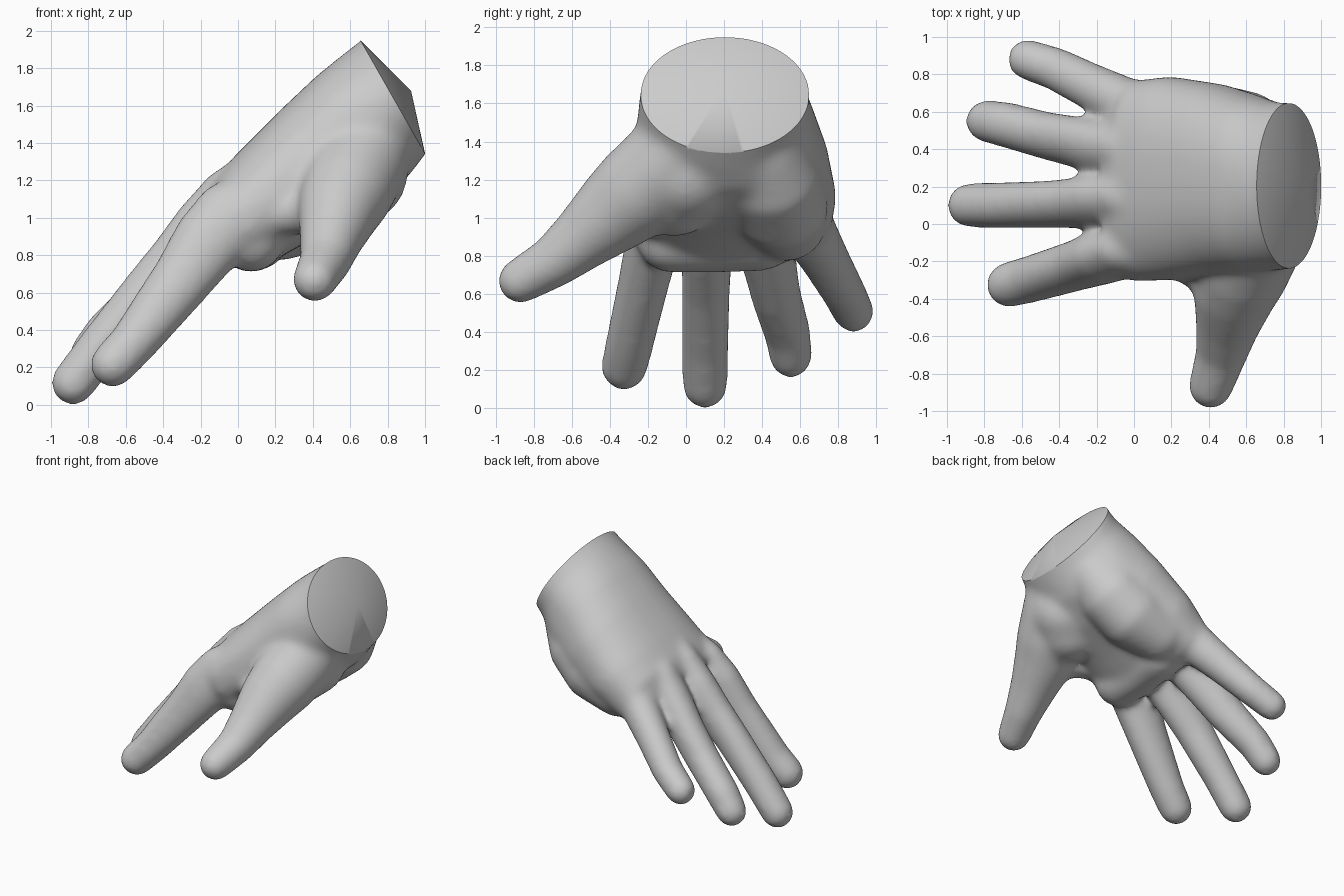
import bpy, bmesh, math
from mathutils import Vector

if "Cube" in bpy.data.objects:
    bpy.data.objects.remove(bpy.data.objects["Cube"])

SEG = 32
bm = bmesh.new()


def ring(c, u, v, power=1.0):
    """Closed (super)elliptic ring of vertices around c, half axes u and v."""
    out = []
    for i in range(SEG):
        a = 2 * math.pi * i / SEG
        ca, sa = math.cos(a), math.sin(a)
        out.append(bm.verts.new(c + u * math.copysign(abs(ca) ** power, ca)
                                + v * math.copysign(abs(sa) ** power, sa)))
    return out


def loft(rings):
    for a, b in zip(rings, rings[1:]):
        for i in range(SEG):
            j = (i + 1) % SEG
            bm.faces.new((a[i], a[j], b[j], b[i]))
    bm.faces.new(rings[0][::-1])
    bm.faces.new(rings[-1])


def ball(c, r):
    vs = bmesh.ops.create_uvsphere(bm, u_segments=20, v_segments=12, radius=r)["verts"]
    bmesh.ops.translate(bm, verts=vs, vec=c)


def digit(points):
    """Tube through (x, y, z, half width, half depth) points with rounded ends."""
    cs = [Vector(p[:3]) for p in points]
    rings = []
    for i, c in enumerate(cs):
        t = (cs[min(i + 1, len(cs) - 1)] - cs[max(i - 1, 0)]).normalized()
        u = t.cross(Vector((0.3, 0.2, 1))).normalized()
        rings.append(ring(c, u * points[i][3], t.cross(u) * points[i][-1]))
    loft(rings)
    ball(cs[0], points[0][3])
    ball(cs[-1], points[-1][3])


# palm and wrist: top x, z, bottom x, z, y range
palm = [(.80, 2.12, 1.14, 1.53, -.23, .64), (.66, 1.95, 1.01, 1.35, -.24, .65),
        (.58, 1.89, .95, 1.27, -.25, .65), (.42, 1.76, .85, 1.15, -.26, .69),
        (.24, 1.59, .66, 1.01, -.27, .75), (.0, 1.35, .39, .88, -.30, .79),
        (-.12, 1.22, .14, .74, -.31, .77), (-.18, 1.12, -.01, .73, -.27, .64)]
rings = []
for k, (tx, tz, bx, bz, y0, y1) in enumerate(palm):
    c = Vector(((tx + bx) / 2, (y0 + y1) / 2, (tz + bz) / 2))
    rings.append(ring(c, Vector((0, (y1 - y0) / 2, 0)),
                      Vector(((tx - bx) / 2, 0, (tz - bz) / 2)), 1.0 if k < 3 else .85))
loft(rings)

# fingers, from inside the palm to the tip
digit([(.10, -.12, 1.13, .14), (-.03, -.14, 1.02, .14, .20), (-.16, -.175, .87, .145, .195),
       (-.30, -.22, .67, .135, .165), (-.45, -.265, .475, .13, .145),
       (-.57, -.30, .32, .127), (-.67, -.325, .215, .123)])
digit([(.10, .12, 1.24, .13), (-.03, .12, 1.11, .135, .18), (-.18, .12, .94, .142, .18),
       (-.32, .11, .78, .13, .16), (-.48, .105, .61, .125, .142),
       (-.73, .10, .315, .124), (-.882, .10, .117, .12)])
digit([(.10, .35, 1.22, .13), (-.03, .375, 1.10, .135, .17), (-.17, .40, .92, .142, .175),
       (-.32, .44, .755, .13, .157), (-.48, .475, .585, .125, .14),
       (-.70, .535, .385, .123), (-.79, .55, .27, .114)])
digit([(.18, .57, 1.12, .16), (.05, .605, 1.02, .15, .165), (-.05, .645, .93, .14, .15),
       (-.24, .74, .765, .124, .13), (-.42, .83, .605, .116), (-.57, .88, .505, .11)])

# thumb with its fleshy base
digit([(.70, .02, 1.42, .25), (.64, -.10, 1.27, .26), (.575, -.26, 1.13, .25),
       (.535, -.38, 1.03, .222), (.50, -.54, .895, .174), (.465, -.70, .765, .139),
       (.41, -.87, .668, .12)])
digit([(.64, .0, 1.24, .27), (.56, -.06, 1.15, .25)])

# web between thumb and palm
digit([(.48, -.36, 1.02, .14), (.36, -.24, 1.03, .12), (.22, -.16, 1.03, .13)])

# pad under the finger roots
digit([(.07, -.08, .89, .18), (.07, .15, .88, .17), (.10, .40, .89, .17)])

# heel of the palm on the little finger side
digit([(.70, .41, 1.34, .22), (.60, .46, 1.20, .25), (.43, .50, 1.06, .25),
       (.22, .53, .98, .21)])

bmesh.ops.recalc_face_normals(bm, faces=bm.faces[:])
raw = bpy.data.meshes.new("hand_parts")
bm.to_mesh(raw)
bm.free()
hand = bpy.data.objects.new("hand", raw)
bpy.context.collection.objects.link(hand)

# fuse the parts into one skin and soften the joins
m = hand.modifiers.new("fuse", "REMESH")
m.mode, m.voxel_size = "VOXEL", .02
s = hand.modifiers.new("soften", "SMOOTH")
s.factor, s.iterations = .5, 28
skin = bpy.data.meshes.new_from_object(
    hand.evaluated_get(bpy.context.evaluated_depsgraph_get()))
hand.modifiers.clear()

# cut across the wrist, closed by a shallow cone
bm = bmesh.new()
bm.from_mesh(skin)
cut = bmesh.ops.bisect_plane(bm, geom=bm.verts[:] + bm.edges[:] + bm.faces[:],
                             plane_co=(.825, .2, 1.65), plane_no=(.58, 0, .33),
                             clear_outer=True)
rim = [v for v in cut["geom_cut"] if isinstance(v, bmesh.types.BMVert)]
bmesh.ops.remove_doubles(bm, verts=rim, dist=.006)
edges = [e for e in bm.edges if e.is_boundary]
apex = bm.verts.new((.925, .2, 1.68))
for e in edges:
    bm.faces.new((e.verts[0], e.verts[1], apex))
bmesh.ops.recalc_face_normals(bm, faces=bm.faces[:])
bm.to_mesh(skin)
bm.free()
hand.data = skin

grey = bpy.data.materials.new("light grey")
grey.diffuse_color = (.6, .6, .6, 1)
grey.use_nodes = True
grey.node_tree.nodes["Principled BSDF"].inputs["Base Color"].default_value = grey.diffuse_color
skin.materials.clear()
skin.materials.append(grey)

bpy.context.view_layer.objects.active = hand
hand.select_set(True)
bpy.ops.object.shade_smooth_by_angle(angle=math.radians(50))
